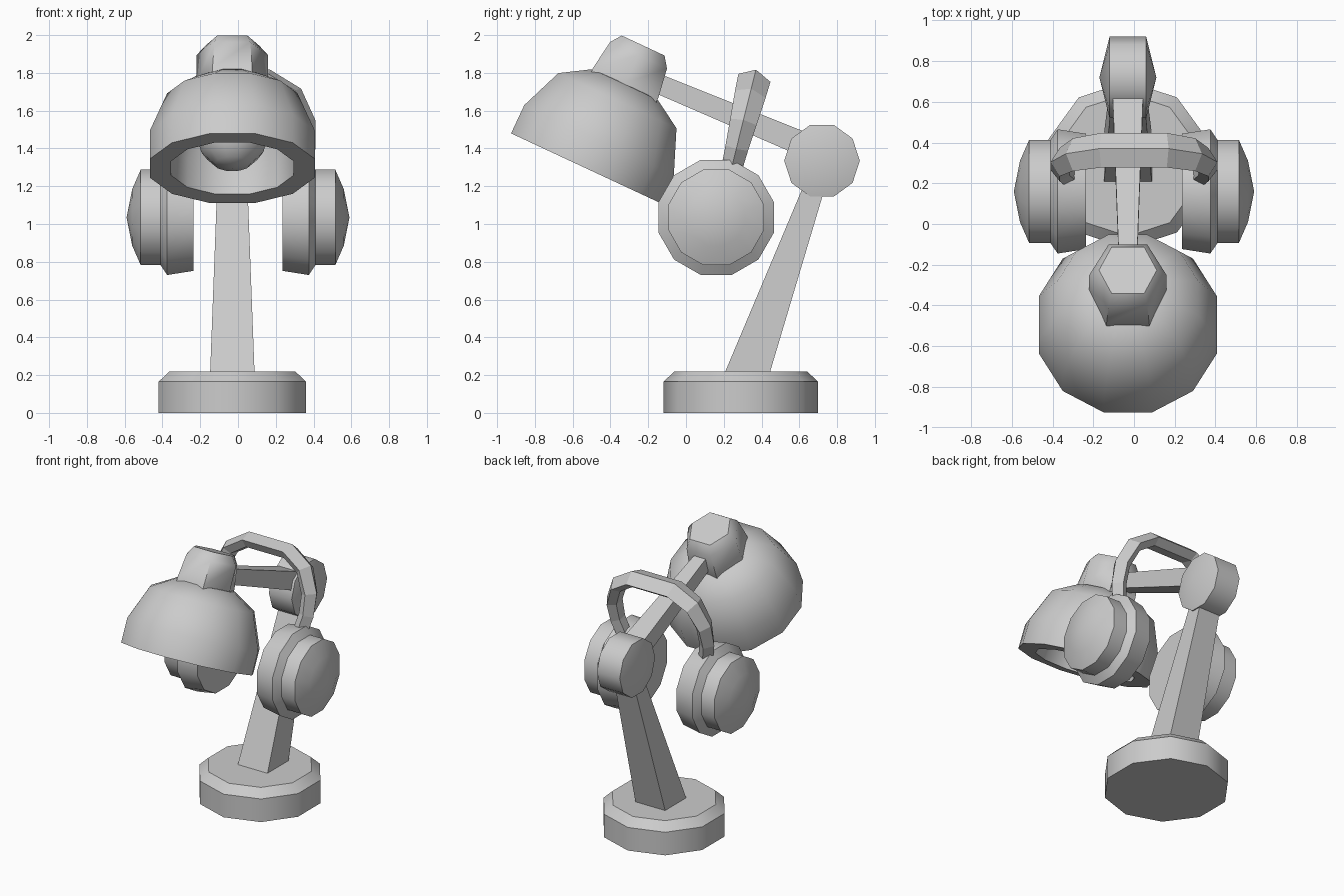
import bpy, bmesh
from math import sin, cos, pi, radians
from mathutils import Vector

cube = bpy.data.objects.get("Cube")
if cube:
    bpy.data.objects.remove(cube)

grey = bpy.data.materials.new("light grey")
grey.use_nodes = True
COLOUR = (0.6, 0.6, 0.6, 1)
grey.diffuse_color = COLOUR
grey.node_tree.nodes["Principled BSDF"].inputs["Base Color"].default_value = COLOUR


def loft(name, sections, smooth=35):
    """Skin a row of matching closed sections and cap both ends."""
    bm = bmesh.new()
    rows = [[bm.verts.new(p) for p in s] for s in sections]
    for a, b in zip(rows, rows[1:]):
        for i in range(len(a)):
            j = (i + 1) % len(a)
            bm.faces.new((a[i], a[j], b[j], b[i]))
    bm.faces.new(rows[0][::-1])
    bm.faces.new(rows[-1])
    bmesh.ops.remove_doubles(bm, verts=bm.verts, dist=0.0005)
    bmesh.ops.recalc_face_normals(bm, faces=bm.faces)
    mesh = bpy.data.meshes.new(name)
    bm.to_mesh(mesh)
    bm.free()
    mesh.materials.append(grey)
    ob = bpy.data.objects.new(name, mesh)
    bpy.context.collection.objects.link(ob)
    if smooth:
        bpy.ops.object.select_all(action='DESELECT')
        ob.select_set(True)
        bpy.context.view_layer.objects.active = ob
        bpy.ops.object.shade_smooth_by_angle(angle=radians(smooth))
    return ob


def lathe(name, origin, u, v, axis, sides, profile, phase=0.0, smooth=40):
    """Turn (distance, radius) pairs around an axis."""
    o, u, v, axis = map(Vector, (origin, u, v, axis))
    turns = [phase + 2 * pi * i / sides for i in range(sides)]
    return loft(name, [[o + axis * t + (u * cos(a) + v * sin(a)) * r for a in turns]
                       for t, r in profile], smooth)


def beam(name, a, b, across, size_a, size_b):
    """Tapered square bar; sizes are (half width in x, half depth along across)."""
    def corners(c, size):
        return [Vector(c) + Vector((sx * size[0], 0, 0)) + Vector(across) * sy * size[1]
                for sx, sy in ((-1, -1), (1, -1), (1, 1), (-1, 1))]
    return loft(name, [corners(a, size_a), corners(b, size_b)], 0)


X, Y, Z = (1, 0, 0), (0, 1, 0), (0, 0, 1)
MID = -0.03   # centre line of the lamp

# Lamp stand
lathe("base", (MID, 0.29, 0), X, Y, Z, 10,
      [(0, 0.41), (0.165, 0.41), (0.22, 0.35)], pi / 2)
beam("lower_arm", (MID, 0.32, 0.2), (MID, 0.73, 1.34), Y, (0.118, 0.12), (0.075, 0.05))
lathe("elbow_joint", (MID, 0.72, 1.335), Y, Z, X, 10,
      [(-0.14, 0), (-0.09, 0.2), (0.09, 0.2), (0.14, 0)])
beam("upper_arm", (MID, 0.70, 1.39), (MID, -0.25, 1.785), (0, 0.385, 0.923),
     (0.078, 0.065), (0.042, 0.05))

# Lamp head, leaning back along its own axis
lean = radians(25)
head_axis = Vector((0, sin(lean), cos(lean)))
head_side = Vector((0, cos(lean), -sin(lean)))
rim = Vector((MID, -0.53, 1.295))
k = 1 / cos(pi / 12)
lathe("shade", rim, X, head_side, head_axis, 12,
      [(t, r * k) for t, r in ((0.43, 0.1), (0.36, 0.27), (0.16, 0.32), (0, 0.325),
                               (0, 0.437), (0.165, 0.437), (0.395, 0.345),
                               (0.489, 0.192), (0.5, 0.1))], pi / 12)


def cap_ring(t, wide, edge, deep):
    pts = ((wide, 0), (edge, deep), (-edge, deep), (-wide, 0), (-edge, -deep), (edge, -deep))
    return [rim + head_axis * t + Vector(X) * x + head_side * y for x, y in pts]


loft("shade_cap", [cap_ring(0.44, 0.19, 0.105, 0.19), cap_ring(0.5, 0.19, 0.105, 0.19),
                   cap_ring(0.66, 0.19, 0.095, 0.166), cap_ring(0.717, 0.142, 0.08, 0.125)], 50)
lathe("bulb", rim + head_axis * 0.19, X, head_side, head_axis, 10,
      [(-0.19 * cos(a), 0.19 * sin(a)) for a in (i * pi / 6 for i in range(5))]
      + [(0.24, 0.1)])

# Headphone cups
CUP = Vector((0, 0.16, 1.035))
for side, label in ((1, "left"), (-1, "right")):
    lathe(label + "_ear_cup", CUP, Y, Z, (side, 0, 0), 12,
          [(t, r * k) for t, r in ((0.235, 0.283), (0.375, 0.305), (0.41, 0.253),
                                   (0.515, 0.253), (0.56, 0.15), (0.59, 0))], pi / 12, 35)

# Headband: ridged section swept over an arch that leans back
tilt = radians(14)
up = Vector((0, sin(tilt), cos(tilt)))
wide = Vector((0, cos(tilt), -sin(tilt)))
half = [(0.165, 0.785, 1), (0.315, 0.69, 0.95), (0.385, 0.53, 0.82),
        (0.385, 0.38, 0.7), (0.34, 0.2, 0.6)]
arch = half[::-1] + [(-x, s, w) for x, s, w in half]
section = [(-0.085, -0.02), (0, 0.025), (0.09, -0.02), (0.045, -0.07), (-0.045, -0.07)]
rows = []
for i, (x, s, w) in enumerate(arch):
    a, b = arch[max(i - 1, 0)], arch[min(i + 1, len(arch) - 1)]
    tangent = Vector((b[0] - a[0], b[1] - a[1])).normalized()
    out = Vector(X) * -tangent.y * -1 + up * -tangent.x
    centre = CUP + Vector(X) * x + up * s + wide * 0.015
    rows.append([centre + wide * p * w + out * q for p, q in section])
loft("headband", rows, 0)
